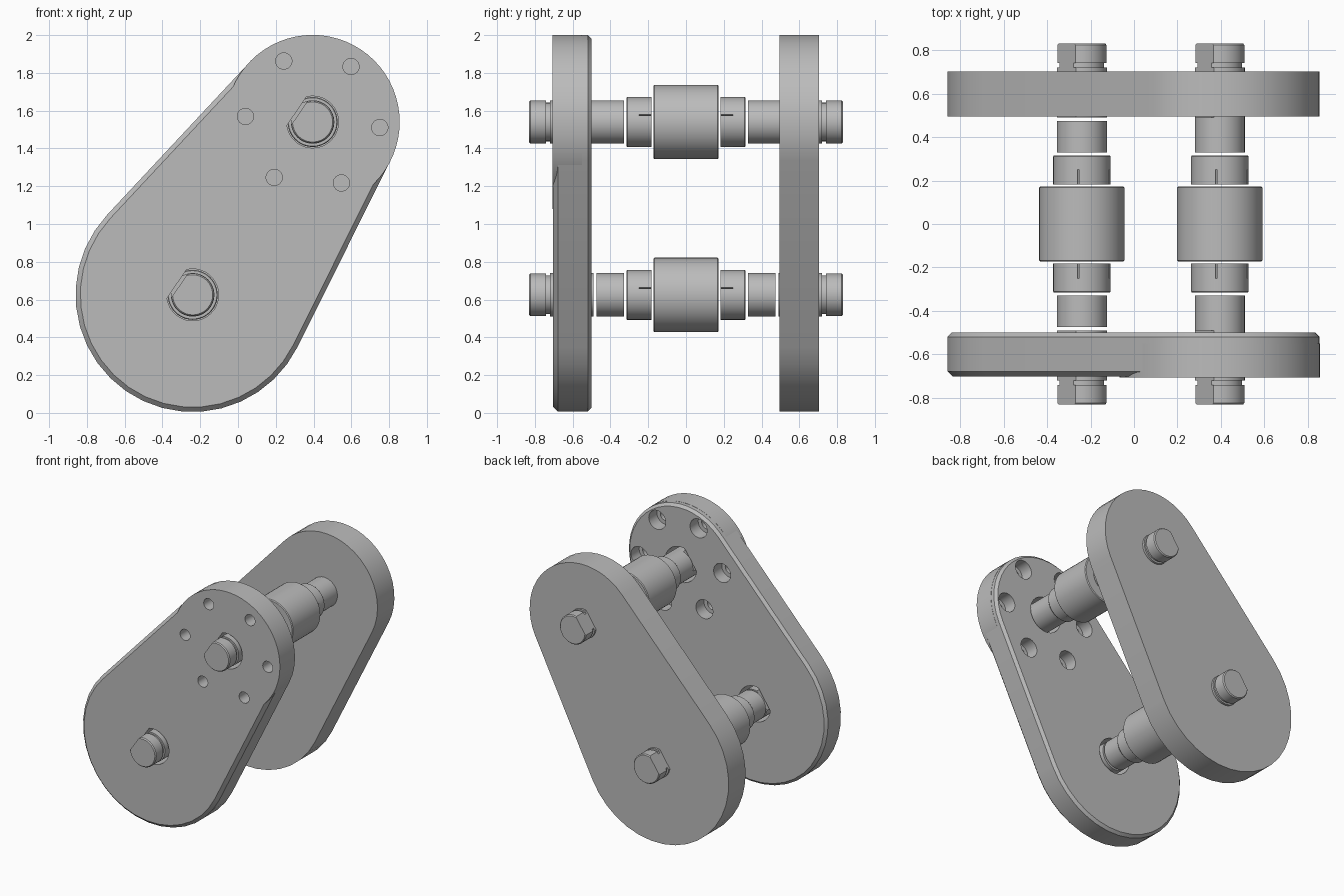
import bpy, bmesh
from math import sin, cos, acos, atan2, pi, radians
from mathutils import Vector

if "Cube" in bpy.data.objects:
    bpy.data.objects.remove(bpy.data.objects["Cube"], do_unlink=True)

gray = bpy.data.materials.new("machined_gray")
gray.use_nodes = True
gray.diffuse_color = (0.5, 0.5, 0.5, 1)
gray.node_tree.nodes["Principled BSDF"].inputs["Base Color"].default_value = (0.5, 0.5, 0.5, 1)

# Shared layout: shaft axes and plate radii in the x-z plane
AXES = {"lower": (-0.24, 0.625), "upper": (0.395, 1.54)}
LOW_R, UP_R = 0.62, 0.46
FLAT = Vector((-0.83, 0, 0.56)).normalized()


def finish(bm, name):
    bmesh.ops.remove_doubles(bm, verts=bm.verts, dist=0.0001)
    bmesh.ops.recalc_face_normals(bm, faces=bm.faces)
    mesh = bpy.data.meshes.new(name)
    bm.to_mesh(mesh)
    bm.free()
    mesh.materials.append(gray)
    obj = bpy.data.objects.new(name, mesh)
    bpy.context.collection.objects.link(obj)
    return obj


def smooth(obj):
    bpy.ops.object.select_all(action="DESELECT")
    obj.select_set(True)
    bpy.context.view_layer.objects.active = obj
    bpy.ops.object.shade_smooth_by_angle(angle=radians(25))


def loft(bm, rings):
    """Skin matching rings of points and cap both ends."""
    loops = [[bm.verts.new(p) for p in ring] for ring in rings]
    n = len(loops[0])
    for a, b in zip(loops, loops[1:]):
        for i in range(n):
            j = (i + 1) % n
            bm.faces.new((a[i], a[j], b[j], b[i]))
    bm.faces.new(loops[0])
    bm.faces.new(loops[-1])


def turned(name, centre, profile, side=1, flat=None, segments=48):
    """Round part along y from (radius, y) pairs, with an optional flat."""
    bm = bmesh.new()
    turn = 2 * pi / segments
    loft(bm, [[(r * cos(i * turn), y * side, r * sin(i * turn))
               for i in range(segments)] for r, y in profile])
    if flat:
        geom = bm.verts[:] + bm.edges[:] + bm.faces[:]
        cut = bmesh.ops.bisect_plane(bm, geom=geom, plane_co=FLAT * flat,
                                     plane_no=FLAT, clear_outer=True)
        edges = [e for e in cut["geom_cut"] if isinstance(e, bmesh.types.BMEdge)]
        bmesh.ops.holes_fill(bm, edges=edges, sides=0)
    bmesh.ops.translate(bm, verts=bm.verts, vec=(centre[0], 0, centre[1]))
    return finish(bm, name)


def outline(inset, y, steps=20):
    """Two unequal arcs joined by tangent lines."""
    (x0, z0), (x1, z1) = AXES["lower"], AXES["upper"]
    span = Vector((x1 - x0, z1 - z0))
    phi = atan2(span.y, span.x)
    t = acos((LOW_R - UP_R) / span.length)
    points = []
    for x, z, r, start, end in ((x0, z0, LOW_R, phi + t, phi + 2 * pi - t),
                                (x1, z1, UP_R, phi - t, phi + t)):
        for i in range(steps + 1):
            a = start + (end - start) * i / steps
            points.append((x + (r - inset) * cos(a), y, z + (r - inset) * sin(a)))
    return points


def plate(name, rings):
    bm = bmesh.new()
    loft(bm, [outline(inset, y) for inset, y in rings])
    return finish(bm, name)


def cut_with(targets, cutters):
    for target in targets:
        for cutter in cutters:
            mod = target.modifiers.new("cut", "BOOLEAN")
            mod.operation = "DIFFERENCE"
            mod.solver = "EXACT"
            mod.object = cutter
            bpy.context.view_layer.objects.active = target
            bpy.ops.object.modifier_apply(modifier=mod.name)
    for cutter in cutters:
        bpy.data.objects.remove(cutter, do_unlink=True)


# Plates and the slightly raised round cover
front_plate = plate("front_plate", [(0.025, -0.703), (0, -0.678), (0, -0.52), (0.02, -0.5)])
back_plate = plate("back_plate", [(0, 0.495), (0, 0.703)])
cover = turned("front_cover_disc", AXES["upper"], [(0.461, -0.707), (0.461, -0.55)], segments=64)

# Shaft openings and counterbored bolt holes in the front plate
cutters = [turned("shaft_cutter", c, [(0.137, -0.8), (0.137, -0.4)], flat=0.102)
           for c in AXES.values()]
for k in range(6):
    a = radians(55.3 + 60 * k)
    c = (AXES["upper"][0] + 0.357 * cos(a), AXES["upper"][1] + 0.357 * sin(a))
    cutters.append(turned("bolt_cutter", c, [(0.043, -0.8), (0.043, -0.6),
                                             (0.073, -0.6), (0.073, -0.4)], segments=32))
cut_with([front_plate, cover], cutters)
for obj in (front_plate, back_plate, cover):
    smooth(obj)

# Shaft assemblies
for level, centre in AXES.items():
    hub = turned(level + "_hub", centre, [(0.191, -0.173), (0.197, -0.167),
                                          (0.197, 0.167), (0.191, 0.173)])
    smooth(hub)
    inner_end = 0.475 if level == "lower" else 0.49
    for side, word in ((-1, "front"), (1, "back")):
        name = level + "_" + word
        collar = turned(name + "_collar", centre, [(0.132, 0.182), (0.132, 0.311),
                                                   (0.128, 0.316)], side)
        # Fine slots in the collar rim
        slots = []
        for a in (radians(16), radians(97), radians(196), radians(277)):
            bm = bmesh.new()
            d, w = Vector((cos(a), 0, sin(a))), Vector((-sin(a), 0, cos(a))) * 0.003
            mid = Vector((centre[0], 0, centre[1]))
            loft(bm, [[mid + d * r + w * s + Vector((0, y * side, 0))
                       for r, s in ((0.115, -1), (0.15, -1), (0.15, 1), (0.115, 1))]
                      for y in (0.17, 0.25)])
            slots.append(finish(bm, "slot_cutter"))
        cut_with([collar], slots)
        sleeve = turned(name + "_sleeve", centre, [(0.115, 0.329), (0.115, inner_end)], side)
        # Flatted shaft end with a retaining groove
        end = turned(name + "_shaft_end", centre,
                     [(0.115, 0.49), (0.115, 0.72), (0.102, 0.72), (0.102, 0.74),
                      (0.113, 0.74), (0.113, 0.824), (0.106, 0.832)], side, flat=0.085)
        for obj in (collar, sleeve, end):
            smooth(obj)
